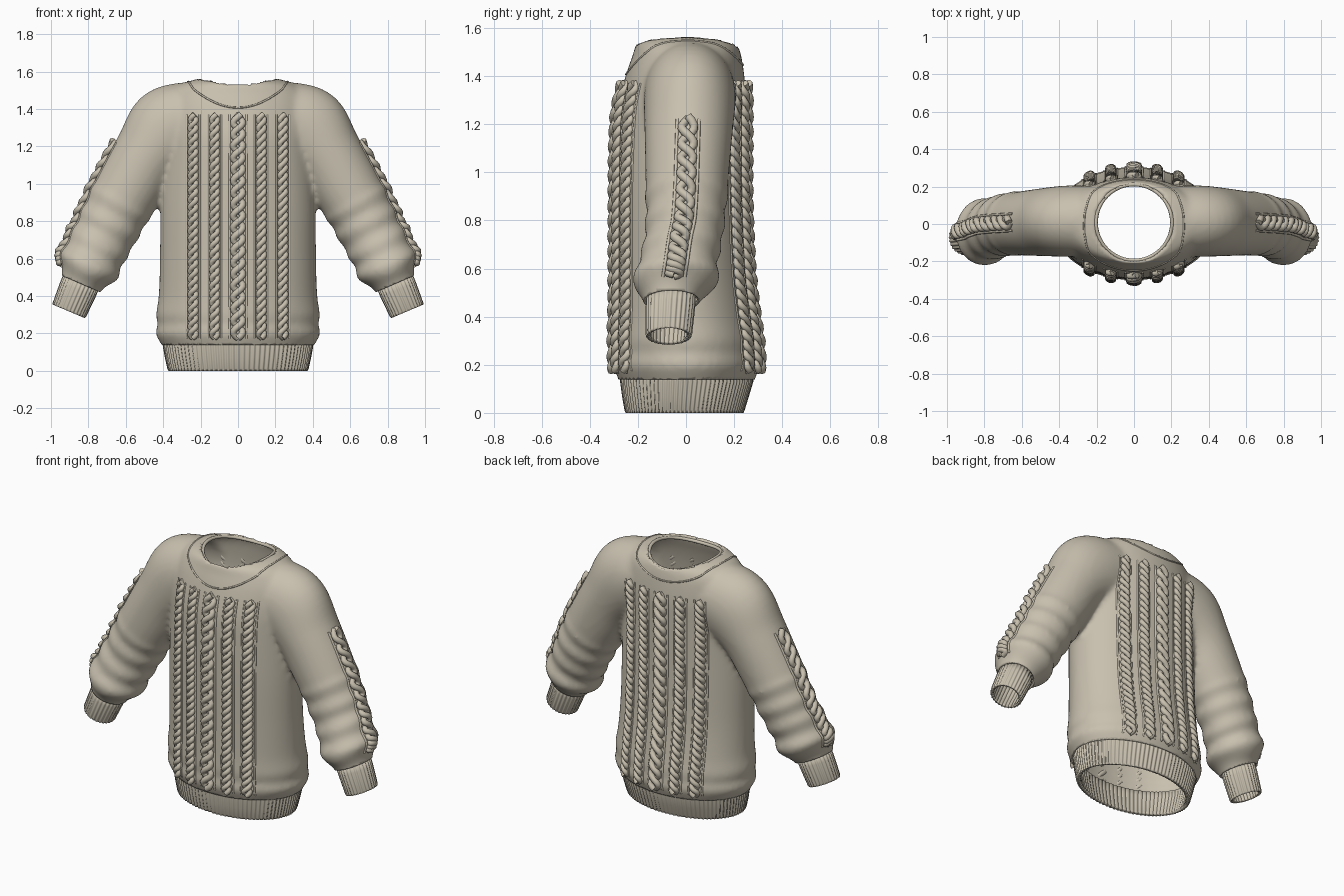
import bpy, bmesh
from math import sin, cos, pi, hypot
from mathutils import Vector
from mathutils.bvhtree import BVHTree

if "Cube" in bpy.data.objects:
    bpy.data.objects.remove(bpy.data.objects["Cube"])

X, Y, Z = Vector((1, 0, 0)), Vector((0, 1, 0)), Vector((0, 0, 1))
wool = bpy.data.materials.new("beige_wool")
wool.use_nodes = True
wool.diffuse_color = (0.58, 0.53, 0.43, 1)
wool.node_tree.nodes["Principled BSDF"].inputs["Base Color"].default_value = wool.diffuse_color


def spline(keys, t):
    """Smooth interpolation through keys, t from 0 to 1."""
    f = min(max(t, 0), 1) * (len(keys) - 1)
    i = min(int(f), len(keys) - 2)
    f -= i
    a, b, c, d = (keys[min(max(i + k, 0), len(keys) - 1)] for k in (-1, 0, 1, 2))
    return [q + f / 2 * (r - p + f * (2 * p - 5 * q + 4 * r - s + f * (3 * (q - r) + s - p)))
            for p, q, r, s in zip(a, b, c, d)]


def loft(bm, rings, n, ribs=0, depth=0, caps=True):
    """Skin elliptical rings given as (centre, u, v, ru, rv)."""
    rows = []
    for c, u, v, ru, rv in rings:
        row = []
        for k in range(n):
            a = 2 * pi * k / n
            w = depth * cos(ribs * a)
            row.append(bm.verts.new(c + u * cos(a) * (ru + w) + v * sin(a) * (rv + w)))
        rows.append(row)
    for p, q in zip(rows, rows[1:]):
        for k in range(n):
            bm.faces.new((p[k - 1], p[k], q[k], q[k - 1]))
    if caps:
        bm.faces.new(rows[0])
        bm.faces.new(rows[-1])


def add_object(name, data):
    ob = bpy.data.objects.new(name, data)
    bpy.context.collection.objects.link(ob)
    data.materials.clear()
    data.materials.append(wool)
    return ob


def mesh_object(name, bm):
    for f in bm.faces:
        f.smooth = True
    me = bpy.data.meshes.new(name)
    bm.to_mesh(me)
    bm.free()
    return add_object(name, me)


def thicken(ob, amount):
    mod = ob.modifiers.new("thickness", "SOLIDIFY")
    mod.thickness = amount
    mod.offset = -1


# Torso sections: height, half width, front, back
TORSO = [(.11, .39, -.27, .275), (.15, .415, -.285, .29), (.2, .44, -.302, .307),
         (.25, .43, -.295, .3), (.3, .438, -.3, .3), (.4, .424, -.297, .285),
         (.6, .417, -.295, .262), (.9, .414, -.295, .25), (1.2, .40, -.29, .25),
         (1.32, .40, -.272, .25), (1.42, .39, -.245, .24), (1.49, .36, -.22, .228),
         (1.535, .30, -.205, .208), (1.565, .2, -.15, .15)]
# Sleeve sections: centre x y z, radius across, radius in y
SLEEVE = [(.12, .01, 1.335, .2, .19), (.26, .015, 1.33, .215, .19), (.37, .015, 1.28, .235, .19),
          (.48, .01, 1.15, .192, .182), (.57, .005, 1.0, .183, .174), (.65, 0, .86, .175, .167),
          (.715, -.01, .73, .168, .162), (.765, -.03, .635, .163, .163), (.8, -.042, .555, .165, .176),
          (.818, -.05, .515, .145, .165), (.838, -.06, .47, .108, .113), (.86, -.065, .42, .1, .1)]


def sleeve_ring(t, side):
    x, y, z, ru, rv = spline(SLEEVE, t)
    p, q = spline(SLEEVE, t - .02), spline(SLEEVE, t + .02)
    u = Vector((p[2] - q[2], 0, q[0] - p[0])).normalized()
    fold = .007 * sin(z * 58) if z < .9 else 0
    u.x *= side
    return Vector((x * side, y, z)), u, Y, ru + fold, rv + fold


# Torso and sleeves blended into one knitted shell
bm = bmesh.new()
rings = []
for i in range(71):
    z, hx, f, b = spline(TORSO, i / 70)
    rings.append((Vector((0, (f + b) / 2, z)), X, Y, hx, (b - f) / 2))
loft(bm, rings, 96)
for side in (1, -1):
    loft(bm, [sleeve_ring(i / 60, side) for i in range(61)], 48)
bmesh.ops.recalc_face_normals(bm, faces=bm.faces)
blank = mesh_object("shell_blank", bm)
remesh = blank.modifiers.new("blend", "REMESH")
remesh.mode = "VOXEL"
remesh.voxel_size = .016
soften = blank.modifiers.new("soften", "SMOOTH")
soften.factor = .5
soften.iterations = 7
bpy.context.view_layer.update()
shape = bpy.data.meshes.new_from_object(blank.evaluated_get(bpy.context.evaluated_depsgraph_get()))
bpy.data.objects.remove(blank)
bm = bmesh.new()
bm.from_mesh(shape)
surface = BVHTree.FromBMesh(bm)


def cut(co, no, keep):
    """Open the shell beyond a plane, among the faces chosen by keep."""
    faces = [f for f in bm.faces if keep(f.calc_center_median())]
    parts = set(faces) | {e for f in faces for e in f.edges} | {v for f in faces for v in f.verts}
    bmesh.ops.bisect_plane(bm, geom=list(parts), plane_co=co, plane_no=no, clear_outer=True)


# Hem, wrist and neck openings
cut((0, 0, .138), (0, 0, -1), lambda c: abs(c.x) < .6 and c.z < .25)
for side in (1, -1):
    cut((.84 * side, -.06, .465), (.4 * side, 0, -.92), lambda c: c.x * side > .65 and c.z < .6)
NECK_R, NECK_Y = .203, .008


def neck_height(x):
    return 1.508 + .044 * (x / NECK_R) ** 2


hole = [f for f in bm.faces if f.calc_center_median().z > 1.4
        and hypot(f.calc_center_median().x, f.calc_center_median().y - NECK_Y) < NECK_R]
bmesh.ops.delete(bm, geom=hole, context="FACES")
for v in bm.verts:
    if v.is_boundary and v.co.z > 1.35 and abs(v.co.x) < .3:
        d = Vector((v.co.x, v.co.y - NECK_Y)).normalized() * NECK_R
        v.co = (d.x, d.y + NECK_Y, neck_height(d.x))
thicken(mesh_object("sweater_body", bm), .013)

# Ribbed hem
bm = bmesh.new()
HEM = [(0, .368, -.247, .235), (.012, .374, -.252, .24), (.07, .387, -.262, .258),
       (.13, .398, -.27, .276), (.165, .4, -.27, .276)]
loft(bm, [(Vector((0, (f + b) / 2, z)), X, Y, hx, (b - f) / 2) for z, hx, f, b in HEM],
     528, 88, .004, caps=False)
bmesh.ops.recalc_face_normals(bm, faces=bm.faces)
thicken(mesh_object("ribbed_hem", bm), .018)

# Ribbed cuffs
for side, name in ((1, "left_cuff"), (-1, "right_cuff")):
    bm = bmesh.new()
    top, end = Vector((.835 * side, -.062, .485)), Vector((.905 * side, -.072, .318))
    u = Vector((.92 * side, 0, .39))
    loft(bm, [(top.lerp(end, t), u, Y, r, r) for t, r in ((0, .1), (.3, .1), (.95, .094), (1, .09))],
         168, 28, .003, caps=False)
    bmesh.ops.recalc_face_normals(bm, faces=bm.faces)
    thicken(mesh_object(name, bm), .014)


def cords(name, strands, radius, cyclic=False):
    """Round yarn strands; each strand is (points, thickness factor)."""
    cu = bpy.data.curves.new(name, "CURVE")
    cu.dimensions = "3D"
    cu.bevel_depth = radius
    cu.bevel_resolution = 2
    cu.use_fill_caps = True
    for pts, factor in strands:
        sp = cu.splines.new("POLY")
        sp.points.add(len(pts) - 1)
        sp.use_cyclic_u = cyclic
        sp.use_smooth = True
        for p, co in zip(sp.points, pts):
            p.co = (*co, 1)
            p.radius = factor
    return add_object(name, cu)


def cable(name, frame, length, half, pitch):
    """Two twisted strands between edge ridges, laid on the shell along frame(t)."""
    n = int(length / pitch * 10)

    def lay(t, offset, lift):
        centre, out, across = frame(t)
        hit = surface.ray_cast(centre + across * offset + out, -out)[0]
        return hit + out * lift if hit else None

    strands = []
    for start in (0, pi):
        phase = [start + 2 * pi * k / 10 for k in range(n + 1)]
        strands.append(([lay(k / n, half * sin(a), .006 + .009 * cos(a))
                         for k, a in enumerate(phase)], 1))
    for edge in (-1, 1):
        strands.append(([lay(k / 40, edge * (half + .019), -.002) for k in range(41)], .4))
    cords(name, [([p for p in pts if p], f) for pts, f in strands], .015 if half < .022 else .018)


# Cable columns on front and back
COLUMNS = [(-.24, .016, .085), (-.125, .016, .085), (0, .026, .125), (.125, .016, .085), (.24, .016, .085)]
for face, label in ((-1, "front"), (1, "back")):
    for i, (x, half, pitch) in enumerate(COLUMNS):
        cable(f"{label}_cable_{i + 1}",
              lambda t: (Vector((x, 0, .175 + 1.195 * t)), Y * face, X), 1.2, half, pitch)

# Cable along the outside of each sleeve
for side, label in ((1, "left"), (-1, "right")):
    def sleeve_frame(t):
        c, u = sleeve_ring(.29 + .53 * t, side)[:2]
        return c, u, Y
    cable(f"{label}_sleeve_cable", sleeve_frame, .85, .026, .12)

# Neck edge and collar seam
angles = [2 * pi * k / 72 for k in range(72)]
cords("neck_edge", [([(NECK_R * cos(a), NECK_Y + NECK_R * sin(a), neck_height(NECK_R * cos(a)))
                      for a in angles], 1)], .01, True)
seam = []
for a in angles:
    drop = (.11 if sin(a) < 0 else .07) * sin(a) ** 2
    seam.append(surface.find_nearest(Vector((.26 * cos(a), .26 * sin(a), 1.52 - drop)))[0])
cords("collar_seam", [(seam, 1)], .005, True)
